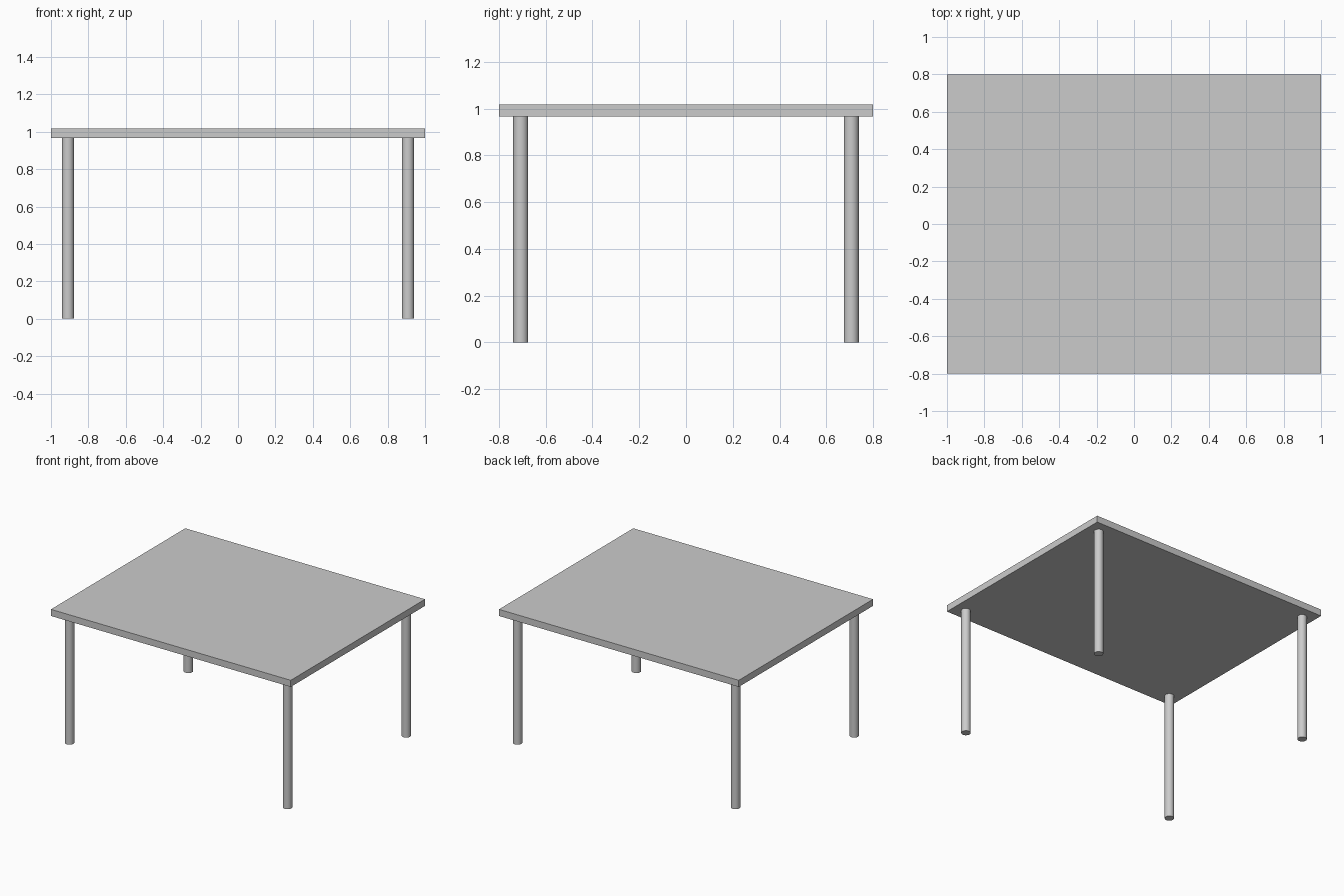
import bpy

if "Cube" in bpy.data.objects:
    bpy.data.objects.remove(bpy.data.objects["Cube"])

TOP_Z = 1.017        # upper face of the table
THICK = 0.05
LEG_X, LEG_Y, LEG_R = 0.909, 0.707, 0.032
LEG_H = TOP_Z - THICK

# Flat rectangular table top
bpy.ops.mesh.primitive_cube_add(size=1, location=(0, 0, TOP_Z - THICK / 2))
top = bpy.context.object
top.name = "table_top"
top.scale = (2.0, 1.6, THICK)
bpy.ops.object.transform_apply(location=False, rotation=False, scale=True)


def add_leg(name, x, y):
    bpy.ops.mesh.primitive_cylinder_add(vertices=32, radius=LEG_R, depth=LEG_H,
                                        location=(x, y, LEG_H / 2))
    bpy.context.object.name = name
    bpy.ops.object.shade_smooth_by_angle()


# Four round legs, one near each corner
for row, sy in (("front", -1), ("back", 1)):
    for side, sx in (("left", -1), ("right", 1)):
        add_leg(f"{row}_{side}_leg", sx * LEG_X, sy * LEG_Y)
